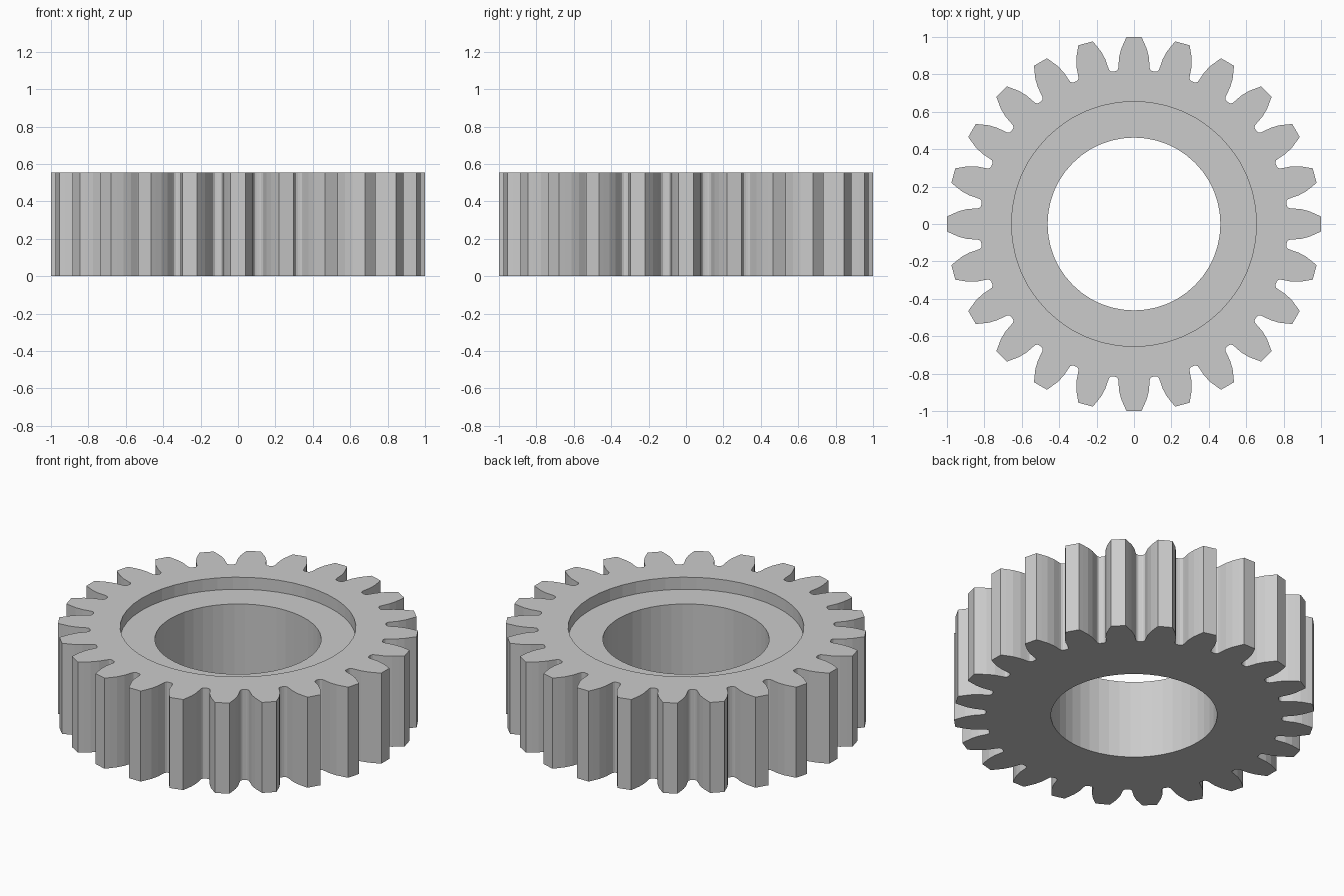
import bpy, bmesh
from math import sin, cos, pi, tau

if "Cube" in bpy.data.objects:
    bpy.data.objects.remove(bpy.data.objects["Cube"])

TEETH, HEIGHT = 24, 0.555
BORE, RECESS, DEPTH, SEG = 0.462, 0.655, 0.074, 48

# Half tooth: (distance from centre, half width), tip to root
half = [(1.0, 0.04), (0.972, 0.053), (0.935, 0.069), (0.89, 0.08), (0.845, 0.083),
        (0.829, 0.085), (0.82, 0.092), (0.817, 0.1)]
tooth = [(r, -w) for r, w in reversed(half)] + half

bm = bmesh.new()


def loop(points, z):
    return [bm.verts.new((x, y, z)) for x, y in points]


def circle(r, z):
    return loop([(r * cos(tau * i / SEG), r * sin(tau * i / SEG)) for i in range(SEG)], z)


def bridge(a, b):
    n = len(a)
    for i in range(n):
        j = (i + 1) % n
        bm.faces.new((a[i], a[j], b[j], b[i]))


def fill_between(a, b):
    edges = []
    for ring in (a, b):
        for i, v in enumerate(ring):
            w = ring[(i + 1) % len(ring)]
            edges.append(bm.edges.get((v, w)) or bm.edges.new((v, w)))
    bmesh.ops.triangle_fill(bm, edges=edges, use_beauty=True)


# Toothed outline
outline = []
for k in range(TEETH):
    a = tau * k / TEETH
    outline += [(r * cos(a) - w * sin(a), r * sin(a) + w * cos(a)) for r, w in tooth]

bottom = loop(outline, 0)
top = loop(outline, HEIGHT)
bore_bottom = circle(BORE, 0)
bore_top = circle(BORE, HEIGHT - DEPTH)
recess_floor = circle(RECESS, HEIGHT - DEPTH)
recess_rim = circle(RECESS, HEIGHT)

# Tooth flanks, bore wall, recess floor and recess wall
bridge(bottom, top)
bridge(bore_top, bore_bottom)
bridge(recess_floor, bore_top)
bridge(recess_rim, recess_floor)
# Flat end faces
fill_between(top, recess_rim)
fill_between(bottom, bore_bottom)

bmesh.ops.recalc_face_normals(bm, faces=bm.faces)
bmesh.ops.dissolve_limit(bm, angle_limit=0.001, verts=[], edges=[
    e for e in bm.edges if len(e.link_faces) == 2 and e.calc_face_angle(1) < 0.001])

mesh = bpy.data.meshes.new("gear_ring")
bm.to_mesh(mesh)
bm.free()
bpy.context.collection.objects.link(bpy.data.objects.new("gear_ring", mesh))
